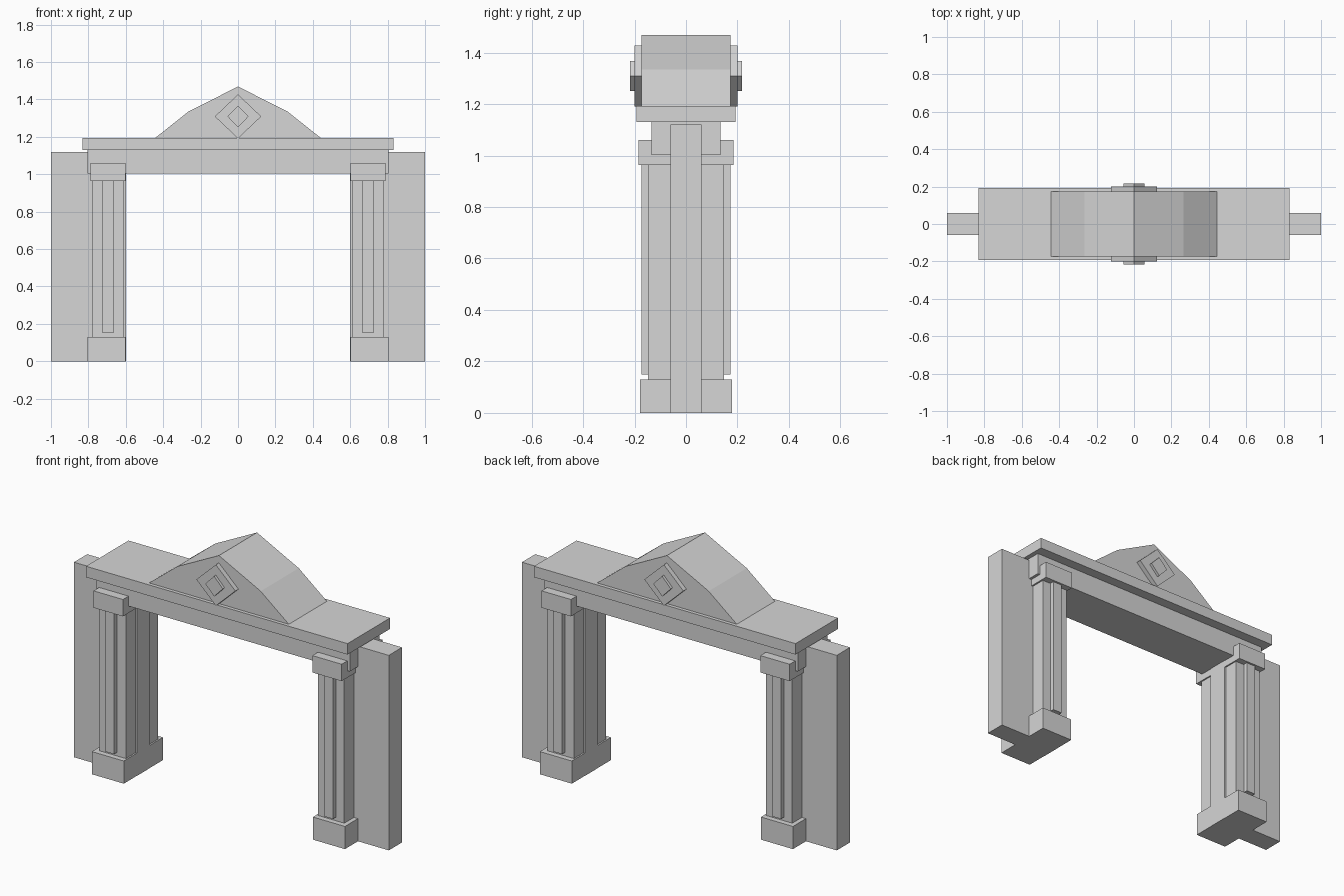
import bpy

if "Cube" in bpy.data.objects:
    bpy.data.objects.remove(bpy.data.objects["Cube"])

stone = bpy.data.materials.new("light_grey_stone")
stone.diffuse_color = (0.67, 0.67, 0.67, 1)
stone.use_nodes = True
stone.node_tree.nodes["Principled BSDF"].inputs["Base Color"].default_value = stone.diffuse_color


def prism(name, profile, depth):
    """Extrude an (x, z) outline symmetrically along y."""
    n = len(profile)
    verts = [(x, y, z) for y in (-depth, depth) for x, z in profile]
    faces = [tuple(range(n)), tuple(reversed(range(n, 2 * n)))]
    faces += [(i, i + n, (i + 1) % n + n, (i + 1) % n) for i in range(n)]
    mesh = bpy.data.meshes.new(name)
    mesh.from_pydata(verts, [], faces)
    mesh.materials.append(stone)
    obj = bpy.data.objects.new(name, mesh)
    bpy.context.collection.objects.link(obj)
    return obj


def block(name, x0, x1, depth, z0, z1):
    return prism(name, [(x0, z0), (x1, z0), (x1, z1), (x0, z1)], depth)


def diamond(name, half_w, half_h, depth, cz=1.309):
    return prism(name, [(0, cz - half_h), (half_w, cz), (0, cz + half_h), (-half_w, cz)], depth)


# Side supports, mirrored left and right: (part, inner x, outer x, half depth, bottom, top)
supports = [
    ("side_wall", 0.60, 1.00, 0.06, 0.0, 1.12),
    ("column_base", 0.601, 0.804, 0.178, 0.0, 0.13),
    ("column_shaft", 0.61, 0.778, 0.147, 0.13, 0.965),
    ("column_strip", 0.666, 0.725, 0.173, 0.15, 0.965),
    ("column_capital", 0.602, 0.788, 0.185, 0.963, 1.06),
]
for part, inner, outer, depth, z0, z1 in supports:
    block("right_" + part, inner, outer, depth, z0, z1)
    block("left_" + part, -outer, -inner, depth, z0, z1)

# Lintel and cornice slab
block("lintel", -0.804, 0.804, 0.134, 1.003, 1.13)
block("cornice", -0.831, 0.831, 0.193, 1.13, 1.193)

# Pediment with bent slopes
prism("pediment", [(-0.444, 1.193), (0.444, 1.193), (0.265, 1.335),
                   (0, 1.469), (-0.265, 1.335)], 0.173)

# Stepped diamond ornament showing on both faces
diamond("diamond_plate", 0.124, 0.118, 0.201)
diamond("diamond_boss", 0.056, 0.058, 0.217)
